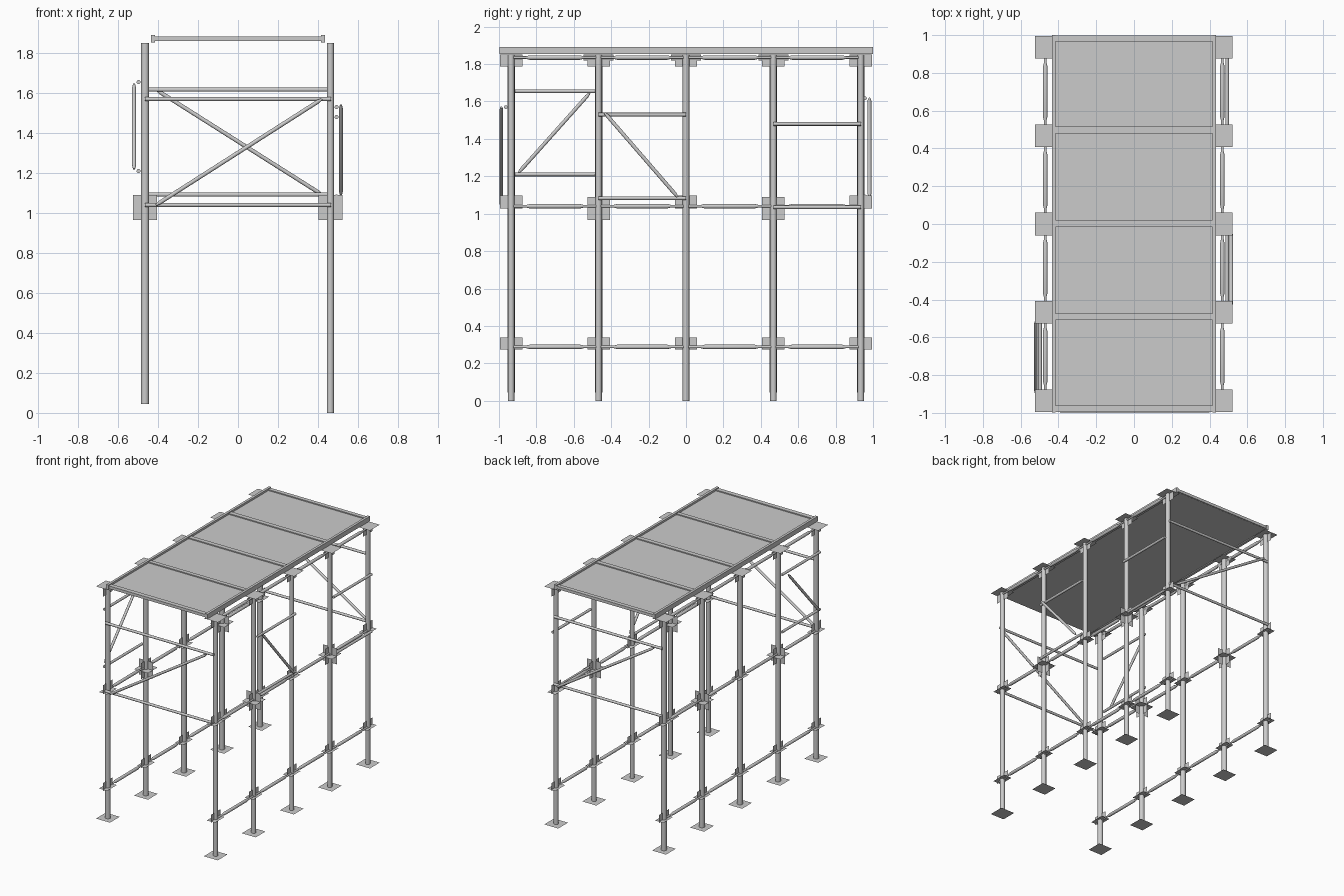
import bpy
import bmesh
from mathutils import Vector

if "Cube" in bpy.data.objects:
    bpy.data.objects.remove(bpy.data.objects["Cube"])

SEG = 14
POST_Y = [-0.935 + 0.4675 * i for i in range(5)]


def finish(name, bm):
    me = bpy.data.meshes.new(name)
    bm.to_mesh(me)
    bm.free()
    ob = bpy.data.objects.new(name, me)
    bpy.context.collection.objects.link(ob)
    return ob


def rod(name, p, q, profile):
    """Turned rod from p to q; profile is a list of (distance along, radius)."""
    p, q = Vector(p), Vector(q)
    rot = (q - p).to_track_quat('Z', 'Y')
    bm = bmesh.new()
    rings = []
    for d, r in profile:
        circle = bmesh.ops.create_circle(bm, segments=SEG, radius=r)["verts"]
        for v in circle:
            v.co = p + rot @ (v.co + Vector((0, 0, d)))
        rings.append(circle)
    for a, b in zip(rings, rings[1:]):
        for i in range(SEG):
            j = (i + 1) % SEG
            f = bm.faces.new((a[i], a[j], b[j], b[i]))
            f.smooth = True
    bm.faces.new(rings[0][::-1]).smooth = False
    bm.faces.new(rings[-1]).smooth = False
    ob = finish(name, bm)
    ob.data.set_sharp_from_angle(angle=0.6)
    return ob


def tube(name, p, q, r):
    return rod(name, p, q, [(0, r), ((Vector(q) - Vector(p)).length, r)])


def brace(name, p, q):
    # diagonal with pinched ends
    n = (Vector(q) - Vector(p)).length
    return rod(name, p, q, [(0, .005), (.025, .010), (n - .025, .010), (n, .005)])


def plate(name, c, u, v):
    """Sheet plate centred at c with half-extent vectors u and v."""
    c, u, v = Vector(c), Vector(u), Vector(v)
    bm = bmesh.new()
    bm.faces.new([bm.verts.new(c + a * u + b * v)
                  for a, b in ((-1, -1), (1, -1), (1, 1), (-1, 1))])
    return finish(name, bm)


def box(name, lo, hi):
    lo, hi = Vector(lo), Vector(hi)
    bm = bmesh.new()
    bmesh.ops.create_cube(bm, size=1)
    for v in bm.verts:
        v.co = (lo + hi) / 2 + Vector(a * b for a, b in zip(v.co, hi - lo))
    return finish(name, bm)


for side, x, foot, r in (("left", -.465, .045, .020), ("right", .4625, 0, .0175)):
    for i, y in enumerate(POST_Y):
        # posts with foot and head plates
        tube(f"{side}_post", (x, y, foot), (x, y, 1.85), r)
        plate(f"{side}_foot_plate", (x, y, foot), (.06, 0, 0), (0, .06, 0))
        plate(f"{side}_head_plate", (x, y, 1.85), (.06, 0, 0), (0, .06, 0))
        plate(f"{side}_head_bracket", (x, y, 1.818), (0, .06, 0), (0, 0, .032))
        if 0 < i < 4:
            plate(f"{side}_head_gusset", (x, y, 1.835), (0, .08, 0), (0, 0, .015))
        # joints: low everywhere, large crossed plates at two middle posts
        plate(f"{side}_low_bracket", (x, y, .306), (0, .06, 0), (0, 0, .031))
        plate(f"{side}_low_joint", (x, y, .285), (.035, 0, 0), (0, .06, 0))
        if i in (1, 3):
            c = (x, y, 1.028)
            plate(f"{side}_cross_plate_x", c, (.06, 0, 0), (0, 0, .062))
            plate(f"{side}_cross_plate_y", c, (0, .06, 0), (0, 0, .062))
            plate(f"{side}_cross_plate_flat", c, (.06, 0, 0), (0, .06, 0))
        else:
            plate(f"{side}_mid_bracket", (x, y, 1.062), (0, .06, 0), (0, 0, .035))
            plate(f"{side}_mid_joint", (x, y, 1.035), (.035, 0, 0), (0, .06, 0))
    # long ledgers at three heights, thin at the ends
    for y0, y1 in zip(POST_Y, POST_Y[1:]):
        n = y1 - y0
        prof = [(0, .007), (.08, .007), (.10, .012),
                (n - .10, .012), (n - .08, .007), (n, .007)]
        lx = x + (.005 if x > 0 else -.005)
        for z in (.288, 1.04, 1.835):
            rod(f"{side}_ledger", (lx, y0, z), (lx, y1, z), prof)

# front and back guard frames
for name, y, yd, lo, hi in (("front", -.963, -.987, 1.04, 1.57),
                            ("back", .957, .981, 1.092, 1.617)):
    for z in (lo, hi):
        tube(f"{name}_rail", (-.465, y, z), (.465, y, z), .010)
    a, b = (lo, hi) if name == "front" else (hi, lo)
    brace(f"{name}_brace", (-.41, yd, a), (.42, yd, b))

# side guard rails, by bay
for name, x, i, zs in (("left", -.4975, 0, (1.21, 1.655)),
                       ("right", .493, 1, (1.083, 1.53)),
                       ("right", .493, 3, (1.035, 1.48))):
    for z in zs:
        tube(f"{name}_guard_rail", (x, POST_Y[i], z), (x, POST_Y[i + 1], z), .010)
brace("left_side_brace", (-.52, -.895, 1.22), (-.52, -.515, 1.645))
brace("right_side_brace", (.515, -.435, 1.54), (.515, -.045, 1.09))

# deck: side rails, cross beams and recessed panel
for s, name in ((-1, "left"), (1, "right")):
    xs = sorted((s * .415, s * .435))
    box(f"{name}_deck_rail", (xs[0], -.998, 1.854), (xs[1], 1, 1.891))
for y0, y1 in ((-.995, -.96), (-.507, -.475), (-.015, .02), (.48, .515), (.966, .998)):
    box("deck_cross_beam", (-.42, y0, 1.862), (.42, y1, 1.884))
box("deck_panel", (-.42, -.99, 1.861), (.42, .99, 1.876))
